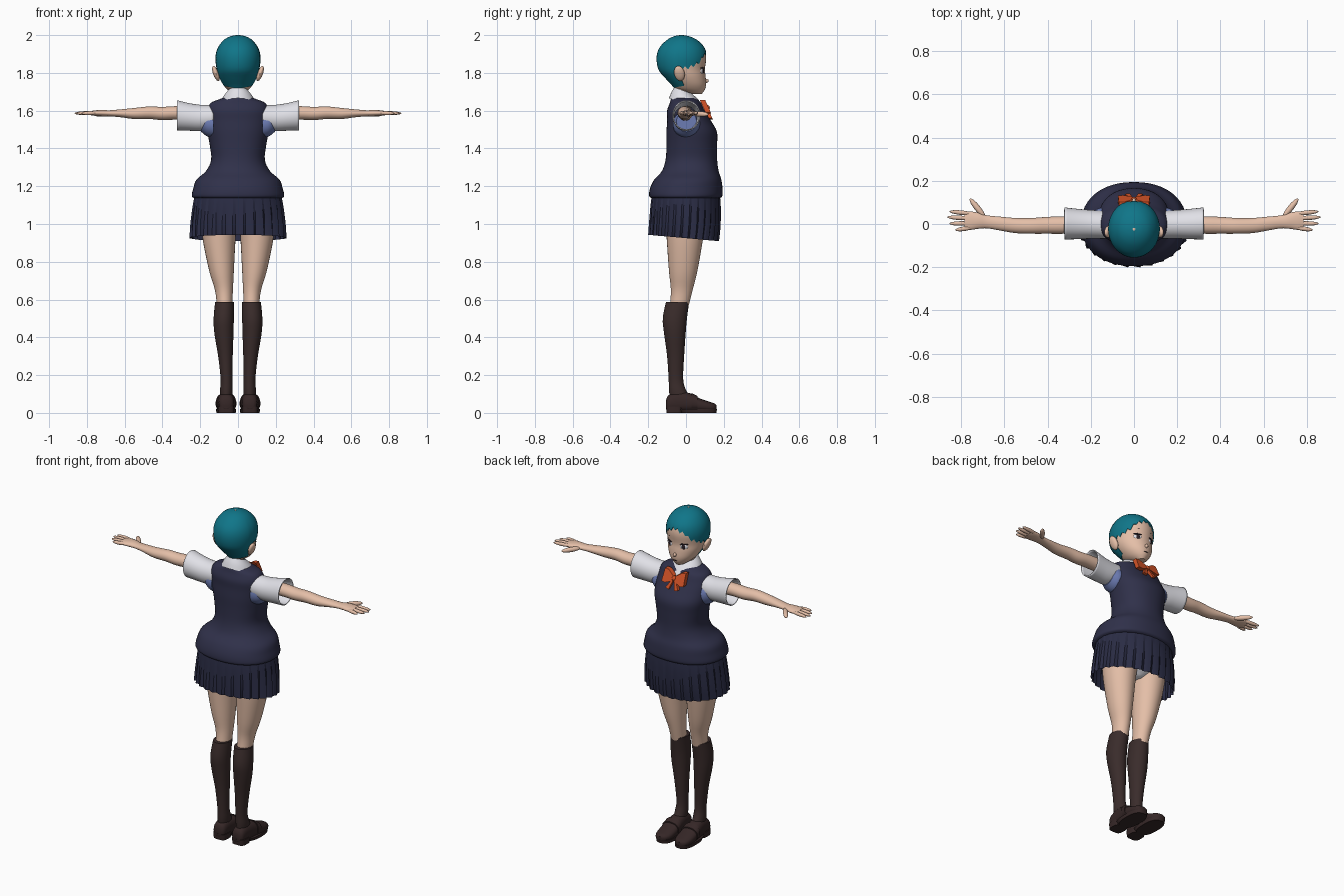
import bpy, bmesh, math
from mathutils import Matrix, Vector

cube = bpy.data.objects.get("Cube")
if cube:
    bpy.data.objects.remove(cube, do_unlink=True)


def material(name, r, g, b):
    mat = bpy.data.materials.new(name)
    mat.use_nodes = True
    mat.diffuse_color = (r, g, b, 1)
    bsdf = next(n for n in mat.node_tree.nodes if n.type == "BSDF_PRINCIPLED")
    bsdf.inputs["Base Color"].default_value = (r, g, b, 1)
    bsdf.inputs["Roughness"].default_value = 0.8
    return mat


TEAL = material("teal hair", .005, .18, .25)
SKIN = material("skin", .78, .52, .39)
NAVY = material("navy knit", .029, .03, .068)
PLEAT = material("skirt cloth", .023, .025, .058)
SOCK = material("dark brown sock", .042, .025, .024)
LEATHER = material("dark brown leather", .036, .02, .02)
WHITE = material("white cloth", .76, .76, .81)
BLUE = material("blue cloth", .15, .2, .45)
ORANGE = material("orange ribbon", .65, .085, .02)
DARK = material("dark eye", .025, .015, .02)


def finish(name, bm, mat, mirror=False, angle=40):
    bmesh.ops.recalc_face_normals(bm, faces=bm.faces)
    mesh = bpy.data.meshes.new(name)
    bm.to_mesh(mesh)
    bm.free()
    mesh.materials.append(mat)
    mesh.shade_smooth()
    mesh.set_sharp_from_angle(angle=math.radians(angle))
    obj = bpy.data.objects.new(name, mesh)
    bpy.context.scene.collection.objects.link(obj)
    if mirror:
        obj.modifiers.new("mirror", "MIRROR").use_mirror_merge = False
    return obj


def spline(rows, t):
    """Smooth cross-section at a fractional row index."""
    i = min(int(t), len(rows) - 2)
    f = t - i
    a, b, c, d = (rows[max(0, min(len(rows) - 1, i + k))] for k in (-1, 0, 1, 2))
    return [q + f / 2 * (r - p + f * (2 * p - 5 * q + 4 * r - s + f * (3 * (q - r) + s - p)))
            for p, q, r, s in zip(a, b, c, d)]


def rim_point(row, axis, angle, power):
    """Point on the super-ellipse bounded by the row's four limits."""
    pos, a0, a1, b0, b1 = row
    c, s = math.cos(angle), math.sin(angle)
    a = (a0 + a1) / 2 + (a1 - a0) / 2 * math.copysign(abs(c) ** (2 / power), c)
    b = (b0 + b1) / 2 + (b1 - b0) / 2 * math.copysign(abs(s) ** (2 / power), s)
    return Vector({"x": (pos, a, b), "y": (a, pos, b), "z": (a, b, pos)}[axis])


def skin_rings(name, rings, mat, caps=True, **options):
    bm = bmesh.new()
    loops = [[bm.verts.new(p) for p in ring] for ring in rings]
    for low, high in zip(loops, loops[1:]):
        for i in range(len(low)):
            bm.faces.new((low[i - 1], low[i], high[i], high[i - 1]))
    if caps:
        bm.faces.new(loops[0])
        bm.faces.new(loops[-1])
    return finish(name, bm, mat, **options)


def loft(name, axis, rows, mat, n=32, steps=4, power=2, shape=None, **options):
    rings = []
    count = (len(rows) - 1) * steps
    for j in range(count + 1):
        row = spline(rows, j / steps)
        ring = [rim_point(row, axis, math.tau * i / n, power) for i in range(n)]
        rings.append([shape(p, i, j / count) for i, p in enumerate(ring)] if shape else ring)
    return skin_rings(name, rings, mat, **options)


def centred(rows):
    return [(z, -x, x, back, front) for z, x, back, front in rows]


def blob(name, centre, size, mat, turn=None, mirror=True):
    bm = bmesh.new()
    place = Matrix.Translation(centre) @ (turn or Matrix()) @ Matrix.Diagonal((*size, 1))
    bmesh.ops.create_uvsphere(bm, u_segments=16, v_segments=10, radius=1, matrix=place)
    return finish(name, bm, mat, mirror)


def finger(name, start, end, radius):
    start, end = Vector(start), Vector(end)
    turn = (end - start).to_track_quat("Z", "Y").to_matrix().to_4x4()
    blob(name, (start + end) / 2, (radius, radius, (end - start).length / 2), SKIN, turn)


def prism(name, outline, y, depth, mat, lift, lean):
    """Outline in x and z, given thickness and leaned along the chest."""
    bm = bmesh.new()
    face = bm.faces.new([bm.verts.new((x, y - lean * z, z + lift)) for x, z in outline])
    extra = bmesh.ops.extrude_face_region(bm, geom=[face])["geom"]
    bmesh.ops.translate(bm, verts=[v for v in extra if isinstance(v, bmesh.types.BMVert)], vec=(0, depth, 0))
    return finish(name, bm, mat, True)


# Head
HEAD = centred([(1.688, .022, .03, .083), (1.71, .055, -.045, .099), (1.74, .08, -.075, .106),
                (1.78, .1, -.112, .104), (1.82, .11, -.143, .1), (1.88, .116, -.152, .107),
                (1.93, .104, -.138, .095), (1.97, .074, -.1, .058), (1.99, .038, -.062, .015),
                (1.996, .006, -.03, -.018)])
loft("head", "z", HEAD, SKIN, n=40)
loft("neck", "z", centred([(1.6, .05, -.07, .03), (1.67, .042, -.06, .02), (1.75, .045, -.06, .02)]), SKIN)
ear_turn = Matrix.Rotation(.35, 4, "Y") @ Matrix.Rotation(.2, 4, "X")
blob("ears", (.117, -.035, 1.797), (.015, .028, .043), SKIN, ear_turn)
blob("nose", (0, .106, 1.758), (.009, .014, .011), SKIN, mirror=False)
blob("mouth", (0, .104, 1.722), (.014, .003, .002), DARK, mirror=False)
face_turn = Matrix.Rotation(-.48, 4, "Z")
blob("eye_whites", (.047, .086, 1.81), (.022, .005, .015), WHITE, face_turn)
blob("irises", (.046, .089, 1.81), (.011, .005, .015), DARK, face_turn)
blob("upper_lashes", (.048, .088, 1.826), (.025, .005, .004), DARK, face_turn)
blob("eyebrows", (.047, .091, 1.858), (.018, .003, .002), DARK, face_turn)

# Hair: a cap whose columns end on a jagged hairline
HAIRLINE = [(0, 1.925), (30, 1.9), (45, 1.865), (70, 1.84), (98, 1.83), (108, 1.735), (180, 1.722)]


def hairline(angle, tooth):
    d = abs(math.degrees((angle - math.pi / 2 + math.pi) % math.tau - math.pi))
    for (d0, z0), (d1, z1) in zip(HAIRLINE, HAIRLINE[1:]):
        if d <= d1:
            break
    z = z0 + (z1 - z0) * (d - d0) / (d1 - d0)
    return z - (.009 * tooth if d < 100 else 0)


def height_index(z):
    low, high = 0, len(HEAD) - 1
    for _ in range(24):
        mid = (low + high) / 2
        low, high = (mid, high) if spline(HEAD, mid)[0] < z else (low, mid)
    return low


columns, layers = 96, 22
centre = Vector((0, -.022, 1.86))
rings = [[] for _ in range(layers + 2)]
for i in range(columns):
    angle = math.tau * i / columns
    start = height_index(hairline(angle, abs(i % 4 - 2)))
    for j in range(layers + 2):
        t = start + (len(HEAD) - 1 - start) * max(0, j - 1) / layers
        point = rim_point(spline(HEAD, t), "z", angle, 2) - centre
        rings[j].append(centre + point * (.98 if j == 0 else 1.03))
skin_rings("hair", rings, TEAL, caps=False)

# Vest, collar and bow
loft("vest", "z", centred([(1.137, .232, -.183, .18), (1.15, .245, -.195, .193), (1.19, .236, -.19, .193),
                           (1.235, .22, -.168, .187), (1.28, .17, -.128, .173), (1.34, .142, -.108, .165),
                           (1.42, .15, -.103, .165), (1.49, .163, -.103, .163), (1.55, .166, -.1, .13),
                           (1.6, .163, -.1, .1), (1.64, .145, -.086, .08), (1.66, .1, -.08, .06),
                           (1.68, .05, -.07, .035)]), NAVY, n=48, power=2.2)


def droop(p, i, u):
    return p - Vector((0, 0, .35 * (p.y + .03)))


loft("collar", "z", centred([(1.645, .1, -.09, .11), (1.68, .08, -.078, .08), (1.712, .052, -.062, .032)]),
     WHITE, shape=droop, caps=False)
prism("bow_loops", [(.004, .012), (.045, .04), (.07, .042), (.074, -.026), (.05, -.03), (.004, -.012)],
      .092, .028, ORANGE, 1.615, .45)
prism("bow_tails", [(.002, 0), (.014, -.004), (.042, -.05), (.02, -.056)], .097, .02, ORANGE, 1.61, .45)
blob("bow_knot", (0, .112, 1.614), (.014, .014, .016), ORANGE, mirror=False)

# Pleated skirt
def pleat(p, i, u):
    grow = 1 + (.012, .03, .045, -.02)[i % 4] * u - .01 * u
    return Vector((p.x * grow, p.y * grow, p.z - .09 * p.y * u))


loft("skirt", "z", centred([(1.17, .225, -.178, .178), (1.1, .238, -.186, .183), (1., .248, -.192, .18),
                            (.925, .25, -.195, .17)]),
     PLEAT, n=112, shape=pleat, caps=False, angle=15)
loft("hips", "z", centred([(.95, .03, -.06, .05), (1., .15, -.12, .1), (1.1, .2, -.14, .13)]), WHITE)

# Sleeves
sleeve = loft("sleeves", "x", [(.13, -.068, .06, 1.5, 1.63), (.2, -.068, .065, 1.492, 1.631),
                               (.26, -.07, .07, 1.494, 1.64), (.322, -.072, .077, 1.496, 1.655)],
              WHITE, caps=False, mirror=True)
wall = sleeve.modifiers.new("wall", "SOLIDIFY")
wall.thickness = .006
loft("underarm_gussets", "x", [(.13, -.07, .075, 1.455, 1.6), (.165, -.067, .072, 1.465, 1.6),
                               (.195, -.05, .055, 1.488, 1.6)], BLUE, mirror=True)

# Arms and hands
loft("arms", "x", [(.14, -.04, .035, 1.545, 1.625), (.32, -.045, .035, 1.552, 1.624),
                   (.4, -.045, .033, 1.55, 1.62), (.47, -.045, .028, 1.556, 1.622),
                   (.55, -.042, .028, 1.556, 1.614), (.62, -.03, .034, 1.565, 1.607),
                   (.68, -.02, .04, 1.57, 1.602), (.72, -.022, .052, 1.57, 1.604),
                   (.76, -.027, .058, 1.573, 1.601), (.785, -.02, .05, 1.577, 1.597)],
     SKIN, n=24, mirror=True)
for name, base, tip, y in (("index", .047, .855, .058), ("middle", .025, .865, .032),
                           ("ring", .003, .855, .002), ("little", -.016, .828, -.028)):
    finger(name + "_fingers", (.745, base, 1.588), (tip, y, 1.586), .0105)
finger("thumbs", (.69, .03, 1.585), (.76, .118, 1.58), .014)

# Legs and socks
loft("legs", "z", [(1.06, 0, .2, -.11, .11), (.92, .013, .187, -.102, .09), (.75, .022, .152, -.09, .06),
                   (.65, .027, .122, -.08, .035), (.57, .03, .112, -.085, .015)], SKIN, mirror=True)
loft("socks", "z", [(.588, .021, .121, -.106, .017), (.5, .022, .129, -.123, .005),
                    (.42, .024, .125, -.116, -.002), (.3, .028, .105, -.1, -.01),
                    (.18, .03, .092, -.092, -.015), (.12, .028, .095, -.09, 0),
                    (.07, .03, .095, -.085, .03)], SOCK, mirror=True)

# Loafers
loft("shoes", "y", [(-.105, .04, .085, .02, .07), (-.09, .025, .1, .008, .095), (-.04, .02, .105, .006, .112),
                    (.02, .015, .111, .006, .104), (.07, .011, .116, .006, .078), (.12, .015, .112, .006, .06),
                    (.15, .03, .1, .01, .05), (.162, .05, .08, .015, .04)], LEATHER, power=2.4, mirror=True)
loft("shoe_straps", "y", [(.03, .011, .116, .01, .105), (.06, .008, .119, .01, .09)],
     LEATHER, power=2.4, mirror=True)
loft("soles", "z", [(0, .012, .114, -.03, .16), (.02, .01, .117, -.05, .164)], LEATHER, power=2.6, mirror=True)
loft("heels", "z", [(0, .022, .104, -.103, -.02), (.035, .02, .106, -.106, -.015)],
     LEATHER, power=3.5, mirror=True)
